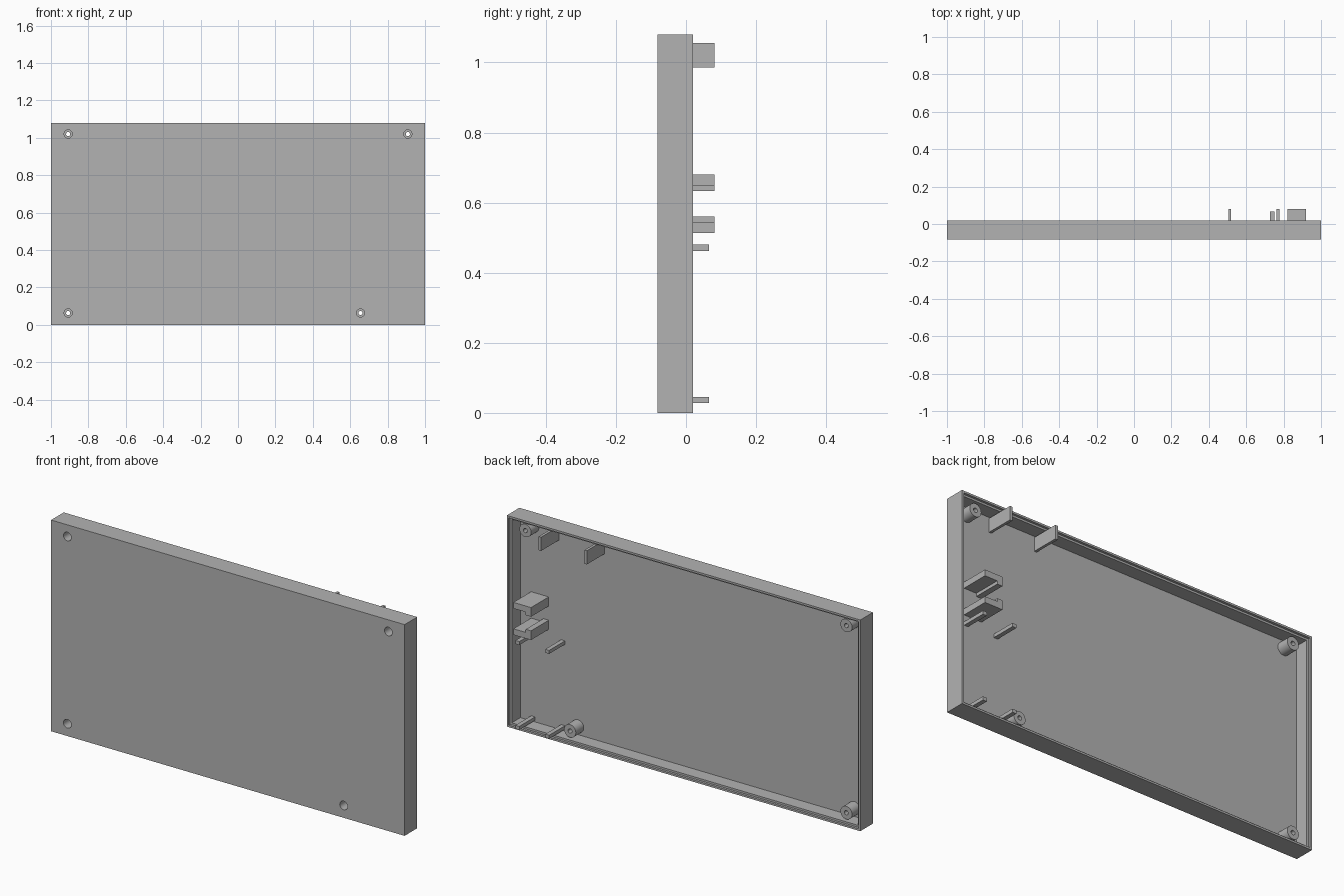
import bpy
import bmesh
from mathutils import Matrix, Vector

if "Cube" in bpy.data.objects:
    bpy.data.objects.remove(bpy.data.objects["Cube"])

FRONT, RIM, FLOOR = -0.082, 0.02, -0.062
HEIGHT, WALL, LIP = 1.08, 0.02, 0.01
BURY = FLOOR - 0.005

grey = bpy.data.materials.new("plain grey")
grey.use_nodes = True
grey.diffuse_color = (0.45, 0.45, 0.45, 1)
grey.node_tree.nodes["Principled BSDF"].inputs["Base Color"].default_value = grey.diffuse_color


def make(name, bm):
    mesh = bpy.data.meshes.new(name)
    bm.to_mesh(mesh)
    bm.free()
    mesh.materials.append(grey)
    obj = bpy.data.objects.new(name, mesh)
    bpy.context.collection.objects.link(obj)
    return obj


def box(name, x, y, z):
    bm = bmesh.new()
    size = Matrix.Diagonal((x[1] - x[0], y[1] - y[0], z[1] - z[0], 1))
    centre = Vector((sum(x), sum(y), sum(z))) / 2
    bmesh.ops.create_cube(bm, size=1, matrix=Matrix.Translation(centre) @ size)
    return make(name, bm)


def cylinder(name, x, z, radius, y):
    bm = bmesh.new()
    place = Matrix.Translation((x, sum(y) / 2, z)) @ Matrix.Rotation(1.5707963, 4, "X")
    bmesh.ops.create_cone(bm, cap_ends=True, segments=32, radius1=radius,
                          radius2=radius, depth=y[1] - y[0], matrix=place)
    return make(name, bm)


def cut(obj, cutter):
    mod = obj.modifiers.new("cut", "BOOLEAN")
    mod.operation, mod.solver, mod.object = "DIFFERENCE", "EXACT", cutter
    cutter.hide_render = True
    cutter.hide_set(True)


def apply_cuts(obj):
    bpy.context.view_layer.update()
    graph = bpy.context.evaluated_depsgraph_get()
    mesh = bpy.data.meshes.new_from_object(obj.evaluated_get(graph))
    obj.modifiers.clear()
    obj.data = mesh


def smooth(obj):
    bpy.ops.object.select_all(action="DESELECT")
    obj.select_set(True)
    bpy.context.view_layer.objects.active = obj
    bpy.ops.object.shade_smooth_by_angle()


# Shallow open tray with a stepped rim
tray = box("tray", (-1, 1), (FRONT, RIM), (0, HEIGHT))
cutters = []
for name, inset, depth in (("cavity_cutter", WALL, FLOOR), ("lip_cutter", LIP, RIM - 0.012)):
    side = 1 - inset
    cutters.append(box(name, (-side, side), (depth, 0.1), (inset, HEIGHT - inset)))
    cut(tray, cutters[-1])

# Screw bosses, drilled through and counterbored from the front
bosses = []
for i, (x, z) in enumerate(((-0.908, 1.02), (0.908, 1.02), (-0.908, 0.063), (0.655, 0.063))):
    boss = cylinder(f"screw_boss_{i + 1}", x, z, 0.033, (FLOOR, 0.002))
    drill = cylinder("hole_cutter", x, z, 0.011, (-0.2, 0.1))
    bore = cylinder("counterbore_cutter", x, z, 0.022, (-0.2, -0.03))
    for cutter in (drill, bore):
        cut(tray, cutter)
        cut(boss, cutter)
        cutters.append(cutter)
    bosses.append(boss)

for obj in [tray] + bosses:
    apply_cuts(obj)
    smooth(obj)
for cutter in cutters:
    bpy.data.objects.remove(cutter)

# Upright plates near the top edge
for name, x in (("inner_top_plate", 0.511), ("outer_top_plate", 0.77)):
    box(name, (x - 0.007, x + 0.007), (BURY, 0.081), (0.985, 1.055))

# Pair of mirrored stepped holders for a socket
MIDDLE = 0.597
for name, sign in (("upper", 1), ("lower", -1)):
    bm = bmesh.new()
    outline = [(0.82, 0.036), (0.85, 0.036), (0.85, 0.052),
               (0.92, 0.052), (0.92, 0.083), (0.82, 0.083)]
    face = bm.faces.new([bm.verts.new((x, BURY, MIDDLE + sign * h)) for x, h in outline])
    grown = bmesh.ops.extrude_face_region(bm, geom=[face])["geom"]
    moved = [v for v in grown if isinstance(v, bmesh.types.BMVert)]
    bmesh.ops.translate(bm, verts=moved, vec=(0, 0.081 - BURY, 0))
    bmesh.ops.recalc_face_normals(bm, faces=bm.faces)
    make(f"{name}_socket_holder", bm)

# Four small support rails
for level, z in (("upper", 0.471), ("lower", 0.037)):
    for side, x in (("inner", 0.739), ("outer", 0.908)):
        box(f"{level}_{side}_rail", (x - 0.011, x + 0.011), (BURY, 0.066), (z - 0.009, z + 0.009))
